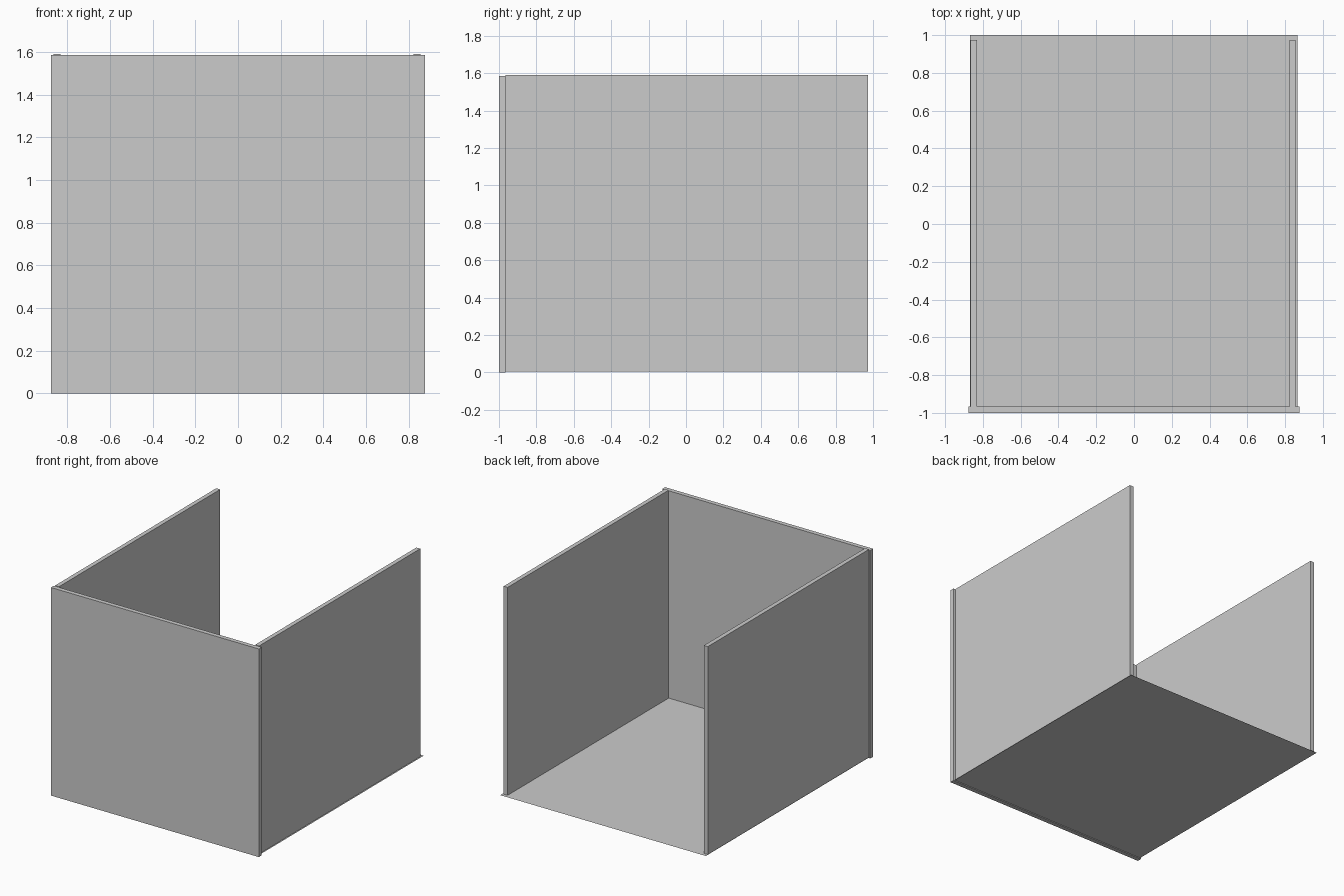
import bpy

if "Cube" in bpy.data.objects:
    bpy.data.objects.remove(bpy.data.objects["Cube"])


def panel(name, x, y, z):
    """Box spanning the given (min, max) ranges."""
    mid = [(a + b) / 2 for a, b in (x, y, z)]
    bpy.ops.mesh.primitive_cube_add(size=1, location=mid)
    ob = bpy.context.object
    ob.name = name
    ob.scale = [b - a for a, b in (x, y, z)]
    bpy.ops.object.transform_apply(location=False, rotation=False, scale=True)
    return ob


BASE = 0.006

# Front board, slightly wider than the rest
panel("front_panel", (-0.876, 0.876), (-1.0, -0.966), (0.0, 1.585))

# Side boards standing on the floor sheet
panel("left_panel", (-0.865, -0.832), (-0.966, 0.973), (BASE, 1.59))
panel("right_panel", (0.822, 0.855), (-0.966, 0.973), (BASE, 1.59))

# Paper-thin floor sheet; the back and top stay open
bpy.ops.mesh.primitive_plane_add(size=1, location=(-0.001, 0.0075, BASE))
floor = bpy.context.object
floor.name = "floor_sheet"
floor.scale = (1.733, 1.985, 1)
bpy.ops.object.transform_apply(location=False, rotation=False, scale=True)
